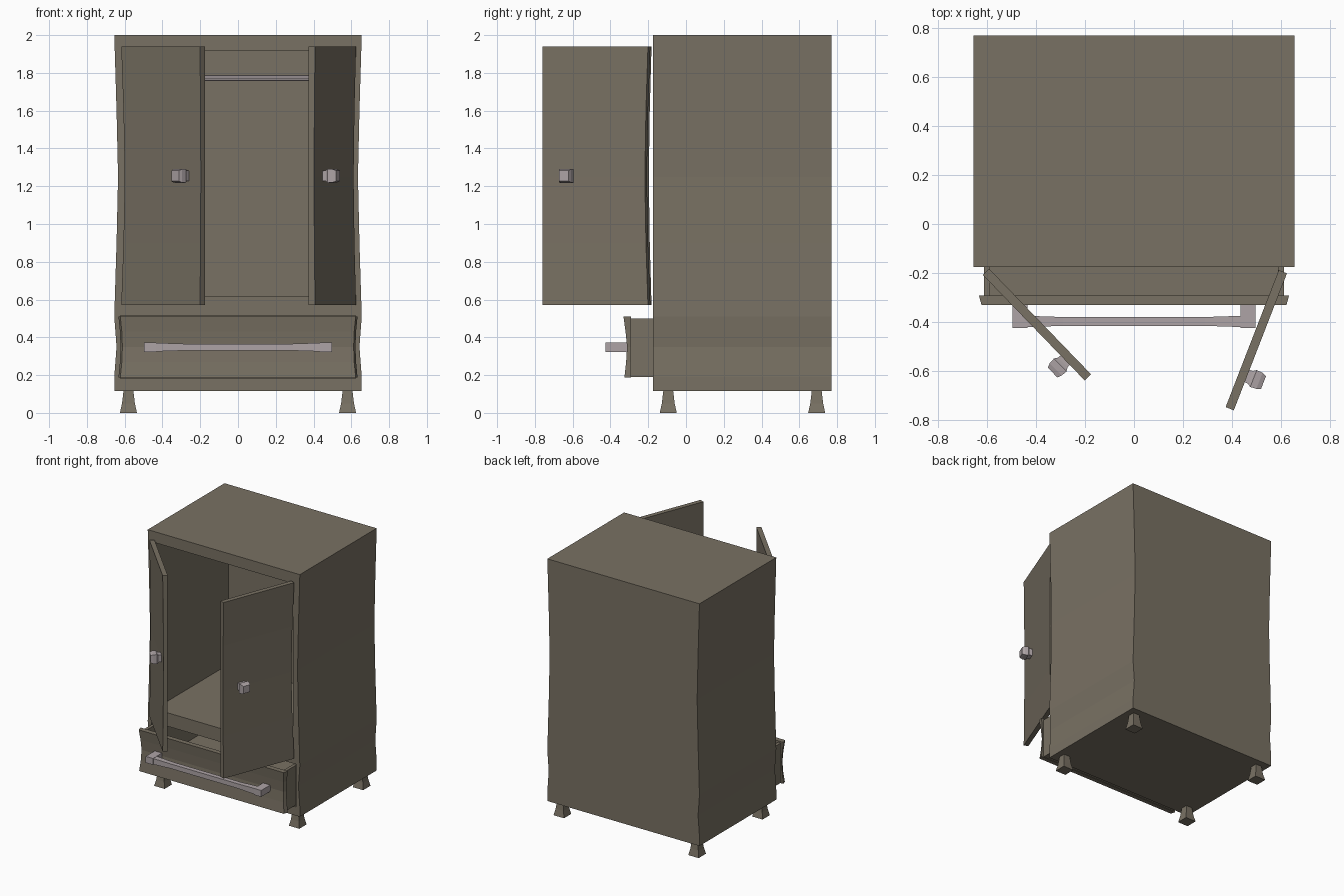
import bpy, bmesh, math
from mathutils import Matrix

if "Cube" in bpy.data.objects:
    bpy.data.objects.remove(bpy.data.objects["Cube"])


def material(name, rgb):
    m = bpy.data.materials.new(name)
    m.diffuse_color = (*rgb, 1)
    m.use_nodes = True
    m.node_tree.nodes["Principled BSDF"].inputs["Base Color"].default_value = m.diffuse_color
    return m


WOOD = material("wood", (0.19, 0.165, 0.125))
METAL = material("metal", (0.42, 0.37, 0.38))


def loft(name, rings, mat=WOOD, matrix=Matrix()):
    """Closed solid from (z, outline points) rings stacked along z."""
    bm = bmesh.new()
    loops = [[bm.verts.new((x, y, z)) for x, y in pts] for z, pts in rings]
    n = len(loops[0])
    for a, b in zip(loops, loops[1:]):
        for i in range(n):
            j = (i + 1) % n
            bm.faces.new((a[i], a[j], b[j], b[i]))
    bm.faces.new(loops[0])
    bm.faces.new(loops[-1])
    bmesh.ops.recalc_face_normals(bm, faces=bm.faces)
    me = bpy.data.meshes.new(name)
    bm.to_mesh(me)
    bm.free()
    me.transform(matrix)
    me.materials.append(mat)
    ob = bpy.data.objects.new(name, me)
    bpy.context.collection.objects.link(ob)
    return ob


def rect(x0, x1, y0, y1):
    return [(x0, y0), (x1, y0), (x1, y1), (x0, y1)]


def square(h):
    return rect(-h, h, -h, h)


def box(name, x0, x1, y0, y1, z0, z1, mat=WOOD):
    return loft(name, [(z0, rect(x0, x1, y0, y1)), (z1, rect(x0, x1, y0, y1))], mat)


def cut(ob, cutter):
    cutter.hide_render = True
    mod = ob.modifiers.new("opening", 'BOOLEAN')
    mod.object, mod.operation, mod.solver = cutter, 'DIFFERENCE', 'EXACT'
    bpy.context.view_layer.objects.active = ob
    bpy.ops.object.modifier_apply(modifier=mod.name)
    bpy.data.objects.remove(cutter)


# carcass: pinched outline seen from the front, hollowed for closet and drawer
outline = [(0.655, 0.115), (0.655, 0.19), (0.643, 0.35), (0.655, 0.51),
           (0.643, 0.9), (0.635, 1.25), (0.643, 1.6), (0.655, 2.0)]
outline += [(-x, z) for x, z in reversed(outline)]
carcass = loft("carcass", [(-0.77, outline), (0.175, outline)],
               matrix=Matrix.Rotation(math.pi / 2, 4, 'X'))
cut(carcass, box("closet_cutter", -0.595, 0.595, -0.3, 0.735, 0.62, 1.915))
cut(carcass, box("drawer_cutter", -0.622, 0.622, -0.3, 0.735, 0.183, 0.515))

# flared feet
for sx in (-1, 1):
    for y in (-0.094, 0.692):
        loft("foot", [(0, square(0.045)), (0.05, square(0.034)), (0.118, square(0.026))],
             matrix=Matrix.Translation((sx * 0.58, y, 0)))

# hanging rail
circle = [(0.016 * math.cos(i * math.pi / 4), 0.016 * math.sin(i * math.pi / 4)) for i in range(8)]
ALONG_X = Matrix.Rotation(math.pi / 2, 4, 'Y')
loft("hanging_rail", [(-0.6, circle), (0.6, circle)], METAL,
     Matrix.Translation((0, 0.28, 1.772)) @ ALONG_X)

# open doors with knobs: side, hinge position, swing angle, knob distance from hinge
for s, hx, hy, angle, k in ((1, -0.605, -0.195, -46, 0.485), (-1, 0.608, -0.195, 68.8, 0.45)):
    place = Matrix.Translation((hx, hy, 0)) @ Matrix.Rotation(math.radians(angle), 4, 'Z')
    loft("door", [(z, rect(s * p, s * 0.6, -0.018 + p * 0.3, 0.018))
                  for z, p in ((0.57, 0), (0.9, 0.013), (1.25, 0.02), (1.6, 0.013), (1.94, 0))],
         matrix=place)
    loft("door_knob", [(0.008, square(0.026)), (0.032, square(0.028)), (0.046, square(0.037)),
                       (0.072, square(0.035)), (0.09, square(0.028))], METAL,
         place @ Matrix.Translation((s * k, 0, 1.255)) @ Matrix.Rotation(math.pi / 2, 4, 'X'))

# drawer front, pinched in the middle
loft("drawer_front", [(z, [(-x + 0.01, y), (x - 0.01, y), (x, -0.292), (-x, -0.292)])
                      for z, x, y in ((0.187, 0.633, -0.326), (0.27, 0.625, -0.317),
                                      (0.35, 0.622, -0.312), (0.43, 0.625, -0.32),
                                      (0.51, 0.633, -0.331))])

# drawer box
for s in (-1, 1):
    box("drawer_side", *sorted((s * 0.588, s * 0.612)), -0.295, 0.6, 0.19, 0.5)
box("drawer_back", -0.588, 0.588, 0.575, 0.6, 0.19, 0.5)
box("drawer_bottom", -0.588, 0.588, -0.295, 0.575, 0.19, 0.215)

# drawer handle: two posts and a waisted bar
for s in (-1, 1):
    box("handle_post", *sorted((s * 0.435, s * 0.497)), -0.425, -0.305, 0.323, 0.373, METAL)
loft("handle_bar", [(x, square(h)) for x, h in
                    ((-0.44, 0.023), (-0.29, 0.018), (0.29, 0.018), (0.44, 0.023))],
     METAL, Matrix.Translation((0, -0.398, 0.348)) @ ALONG_X)
